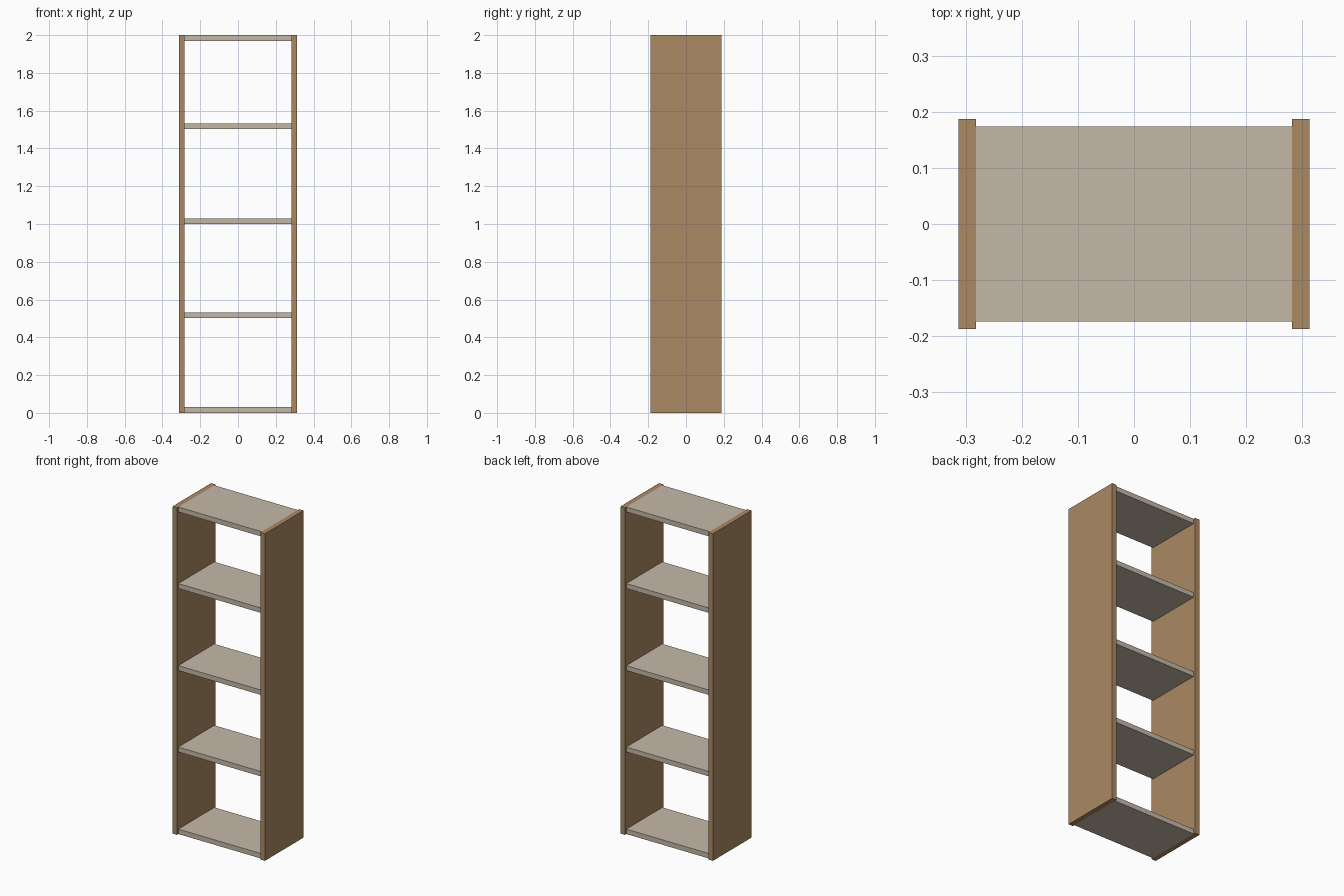
import bpy

if "Cube" in bpy.data.objects:
    bpy.data.objects.remove(bpy.data.objects["Cube"])

HALF_WIDTH, SIDE_T, SIDE_DEPTH, HEIGHT = 0.313, 0.031, 0.374, 2.0
SHELF_T, SHELF_DEPTH = 0.03, 0.348


def material(name, color):
    mat = bpy.data.materials.new(name)
    mat.diffuse_color = color
    mat.use_nodes = True
    mat.node_tree.nodes["Principled BSDF"].inputs["Base Color"].default_value = mat.diffuse_color
    return mat


def box(name, size, center, mat):
    bpy.ops.mesh.primitive_cube_add(size=1, location=center)
    obj = bpy.context.object
    obj.name = name
    obj.scale = size
    bpy.ops.object.transform_apply(location=False, rotation=False, scale=True)
    obj.data.materials.append(mat)
    return obj


wood = material("brown_wood", (0.41, 0.25, 0.125, 1))
board = material("pale_board", (0.56, 0.48, 0.39, 1))

# Upright side panels
for name, side in (("left_side_panel", -1), ("right_side_panel", 1)):
    box(name, (SIDE_T, SIDE_DEPTH, HEIGHT),
        (side * (HALF_WIDTH - SIDE_T / 2), 0, HEIGHT / 2), wood)

# Horizontal boards, slightly shallower than the sides
shelf_width = 2 * (HALF_WIDTH - SIDE_T)
boards = {"bottom_board": 0, "lower_shelf": 0.502, "middle_shelf": 1.0,
          "upper_shelf": 1.502, "top_board": HEIGHT - SHELF_T}
for name, z in boards.items():
    box(name, (shelf_width, SHELF_DEPTH, SHELF_T), (0, 0, z + SHELF_T / 2), board)
